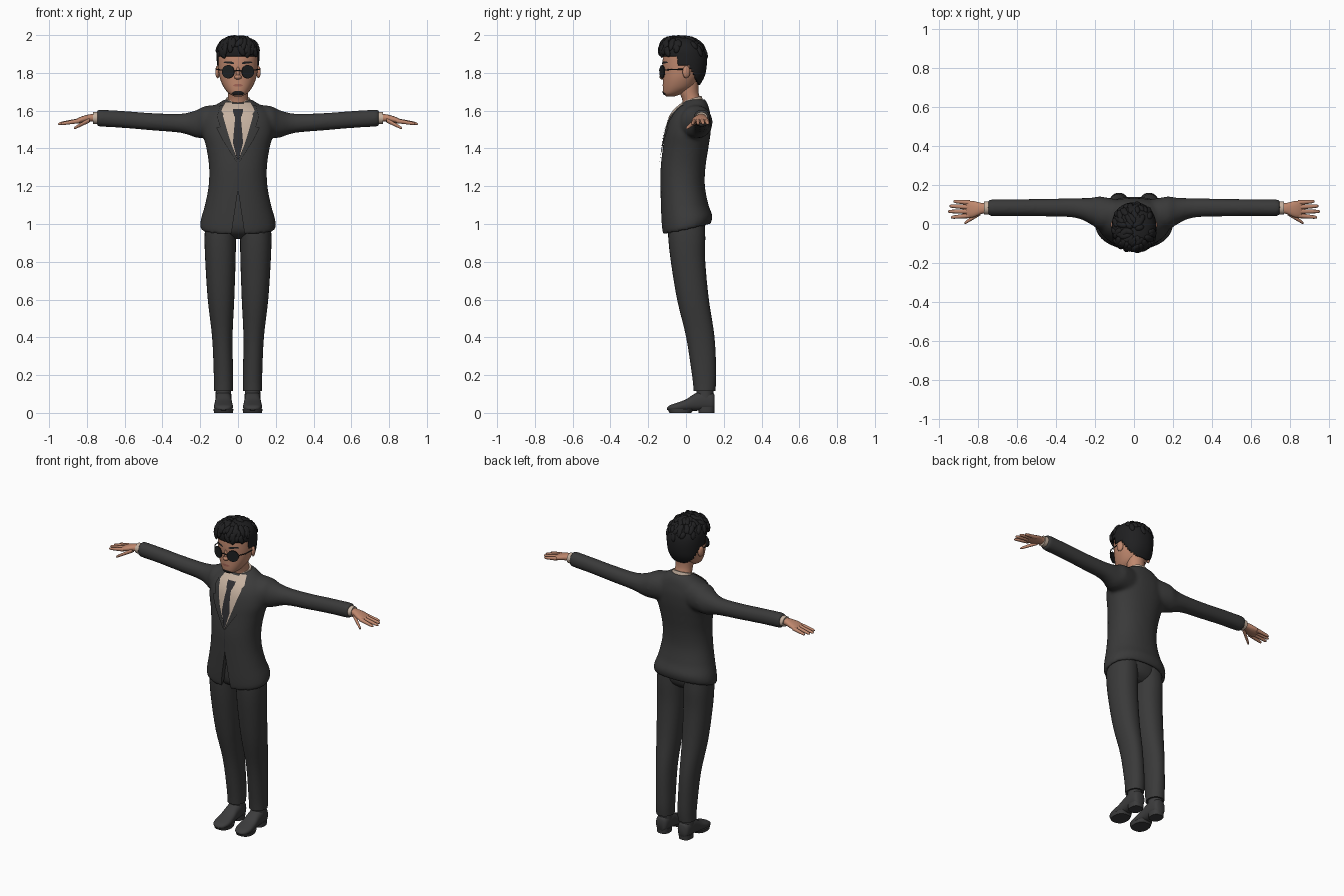
import bpy, bmesh, math, random
from mathutils import Vector, Matrix
from mathutils.bvhtree import BVHTree

random.seed(4)
if "Cube" in bpy.data.objects:
    bpy.data.objects.remove(bpy.data.objects["Cube"])


def material(name, r, g, b):
    m = bpy.data.materials.new(name)
    m.use_nodes = True
    m.diffuse_color = (r, g, b, 1)
    m.node_tree.nodes["Principled BSDF"].inputs["Base Color"].default_value = (r, g, b, 1)
    return m


SUIT = material("charcoal suit", .042, .042, .042)
SHIRT = material("cream shirt", .56, .44, .35)
TIE = material("dark tie", .028, .028, .032)
SKIN = material("warm skin", .52, .245, .155)
LIPS = material("lips", .36, .13, .095)
HAIR = material("black hair", .014, .014, .015)
LENS = material("dark glass", .012, .014, .015)
SHOE = material("shoe leather", .045, .045, .046)


def spline(rows, steps):
    """Smooth curve through rows of numbers."""
    out = []
    for i in range(len(rows) - 1):
        p = [rows[min(max(i + k, 0), len(rows) - 1)] for k in (-1, 0, 1, 2)]
        for j in range(steps):
            t = j / steps
            out.append([b + .5 * t * (c - a + t * (2*a - 5*b + 4*c - d + t * (3*(b - c) + d - a)))
                        for a, b, c, d in zip(*p)])
    return out + [list(rows[-1])]


def loft(bm, axis, rows, power=2, seg=32, steps=4):
    """Skin rings of (position, centre u, centre v, radius u, radius v)."""
    rings = []
    for a, u0, v0, ru, rv in spline(rows, steps):
        ring = []
        for k in range(seg):
            c, s = math.cos(2*math.pi*k/seg), math.sin(2*math.pi*k/seg)
            u = u0 + ru * math.copysign(abs(c)**(2/power), c)
            v = v0 + rv * math.copysign(abs(s)**(2/power), s)
            ring.append(bm.verts.new({"z": (u, v, a), "x": (a, u, v), "y": (u, a, v)}[axis]))
        rings.append(ring)
    for r, q in zip(rings, rings[1:]):
        for k in range(seg):
            bm.faces.new((r[k], r[(k+1) % seg], q[(k+1) % seg], q[k]))
    bm.faces.new(rings[0])
    bm.faces.new(rings[-1])


def body(rows):
    """Rings given as (height, half width, front, back)."""
    return [(z, 0, (a + b)/2, w, (b - a)/2) for z, w, a, b in rows]


def blob(bm, at, size, rot=Matrix()):
    bmesh.ops.create_icosphere(bm, subdivisions=2, radius=1,
                               matrix=Matrix.Translation(at) @ rot @ Matrix.Diagonal((*size, 1)))


def rod(bm, a, b, r):
    a, b = Vector(a), Vector(b)
    m = Matrix.Translation((a + b)/2) @ (b - a).to_track_quat("Z", "Y").to_matrix().to_4x4()
    bmesh.ops.create_cone(bm, cap_ends=True, segments=8, radius1=r, radius2=r, depth=(b - a).length, matrix=m)


def mirror_x(bm):
    new = bmesh.ops.duplicate(bm, geom=bm.verts[:] + bm.edges[:] + bm.faces[:])["geom"]
    bmesh.ops.scale(bm, vec=(-1, 1, 1), verts=[g for g in new if isinstance(g, bmesh.types.BMVert)])
    bmesh.ops.reverse_faces(bm, faces=[g for g in new if isinstance(g, bmesh.types.BMFace)])


def finish(bm, name, mat, mirror=False, closed=True, angle=50):
    if closed:
        bmesh.ops.recalc_face_normals(bm, faces=bm.faces[:])
    if mirror:
        mirror_x(bm)
    me = bpy.data.meshes.new(name)
    bm.to_mesh(me)
    bm.free()
    me.materials.append(mat)
    ob = bpy.data.objects.new(name, me)
    bpy.context.collection.objects.link(ob)
    smooth(ob, angle)
    return ob


def smooth(ob, angle=50):
    bpy.ops.object.select_all(action="DESELECT")
    ob.select_set(True)
    bpy.context.view_layer.objects.active = ob
    bpy.ops.object.shade_smooth_by_angle(angle=math.radians(angle))


def strip(name, mat, target, rows, off, mirror=False, cols=10):
    """Thin plate of (height, x from, x to) rows laid on the front of a part."""
    tree = BVHTree.FromObject(target, bpy.context.evaluated_depsgraph_get())
    bm, grid, y = bmesh.new(), [], 0
    for a, b in zip(rows, rows[1:]):
        for j in range(7):
            z, x0, x1 = [p + (q - p)*j/6 for p, q in zip(a, b)]
            line = []
            for k in range(cols + 1):
                x = x0 + (x1 - x0)*k/cols
                hit = tree.ray_cast(Vector((x, -1, z)), Vector((0, 1, 0)))[0]
                y = hit.y if hit else y
                line.append(bm.verts.new((x, y - off, z)))
            grid.append(line)
    for r, q in zip(grid, grid[1:]):
        for k in range(cols):
            f = bm.faces.new((r[k], r[k+1], q[k+1], q[k]))
            f.normal_update()
            if f.normal.y > 0:
                f.normal_flip()
    bmesh.ops.remove_doubles(bm, verts=bm.verts[:], dist=.0001)
    return finish(bm, name, mat, mirror, closed=False)


# Jacket: sleeves and torso fused, with a notch cut in the front hem
bm = bmesh.new()
loft(bm, "x", [(.06, .05, 1.545, .07, .09), (.17, .055, 1.54, .085, .085), (.22, .066, 1.53, .068, .073),
               (.3, .082, 1.533, .05, .051), (.45, .084, 1.541, .045, .046), (.6, .084, 1.553, .043, .045),
               (.72, .083, 1.56, .043, .045), (.748, .083, 1.561, .041, .043)], 2.1)
mirror_x(bm)
loft(bm, "z", body([(1.01, .165, -.1, .105), (.967, .186, -.115, .122), (.985, .2, -.125, .134), (1.03, .195, -.13, .139),
                    (1.1, .175, -.133, .119), (1.2, .156, -.135, .1), (1.3, .153, -.134, .103),
                    (1.4, .167, -.123, .118), (1.48, .187, -.111, .13), (1.55, .184, -.092, .133),
                    (1.6, .16, -.062, .125), (1.635, .11, -.025, .115), (1.66, .07, .005, .1)]), 2.2, 48)
for v in bm.verts:
    if v.co.z < 1.1:
        v.co.z += v.co.y * .22 * (1.1 - v.co.z) / .13
jacket = finish(bm, "jacket", SUIT)
bm = bmesh.new()
f = bm.faces.new([bm.verts.new((x, -.25, z)) for x, z in ((0, 1.18), (-.042, .9), (.042, .9))])
ext = bmesh.ops.extrude_face_region(bm, geom=[f])["geom"]
bmesh.ops.translate(bm, vec=(0, .155, 0), verts=[g for g in ext if isinstance(g, bmesh.types.BMVert)])
cutter = finish(bm, "notch_cutter", SUIT)
cutter.hide_render = True
mod = jacket.modifiers.new("fuse", "REMESH")
mod.mode, mod.voxel_size = "VOXEL", .01
mod = jacket.modifiers.new("soften", "SMOOTH")
mod.factor, mod.iterations = .5, 5
mod = jacket.modifiers.new("notch", "BOOLEAN")
mod.object, mod.operation = cutter, "DIFFERENCE"
baked = bpy.data.meshes.new_from_object(jacket.evaluated_get(bpy.context.evaluated_depsgraph_get()))
jacket.modifiers.clear()
jacket.data = baked
bpy.data.objects.remove(cutter)
smooth(jacket, 60)

# Shirt front, tie, lapels and the closing edge
strip("shirt_front", SHIRT, jacket, [(1.335, 0, 0), (1.45, -.046, .046), (1.57, -.08, .08), (1.635, -.07, .07)], .004)
strip("tie", TIE, jacket, [(1.34, -.004, .004), (1.43, -.027, .027), (1.565, -.015, .015), (1.572, -.02, .02),
                           (1.61, -.03, .03)], .008)
strip("lapels", SUIT, jacket, [(1.325, .0, .006), (1.45, .044, .085), (1.51, .062, .115), (1.515, .063, .095),
                               (1.57, .079, .11), (1.63, .07, .095)], .008, True)
strip("closing_edge", TIE, jacket, [(1.18, -.002, .002), (1.33, -.002, .002)], .002)
strip("collar_wings", SHIRT, jacket, [(1.555, .05, .06), (1.6, .026, .088), (1.645, .03, .068)], .0095, True)

# Shirt collar, tilted up at the back
bm = bmesh.new()
loft(bm, "z", [(1.59, 0, .035, .078, .07), (1.63, 0, .035, .07, .058), (1.665, 0, .034, .063, .048)])
for v in bm.verts:
    v.co.z += .3 * (v.co.y - .035)
finish(bm, "shirt_collar", SHIRT)

# Shirt cuffs
bm = bmesh.new()
loft(bm, "x", [(.72, .083, 1.561, .034, .034), (.768, .082, 1.561, .033, .031)])
finish(bm, "shirt_cuffs", SHIRT, True)

# Hands: palm, four fingers and a thumb
bm = bmesh.new()
loft(bm, "x", [(.73, .08, 1.56, .026, .022), (.775, .08, 1.562, .027, .02), (.82, .076, 1.554, .041, .018),
               (.85, .075, 1.546, .043, .014), (.862, .075, 1.543, .036, .008)], 2.3, 20)
for base, tip in (((.84, .109, 1.546), (.925, .116, 1.532)), ((.845, .086, 1.547), (.945, .092, 1.532)),
                  ((.845, .064, 1.547), (.952, .064, 1.53)), ((.84, .043, 1.546), (.938, .034, 1.53)),
                  ((.785, .058, 1.55), (.868, .004, 1.507))):
    a, b = Vector(base), Vector(tip)
    loft(bm, "x", [(*a.lerp(b, t), r, r) for t, r in ((0, .013), (.5, .0105), (.9, .008), (1, .003))], 2, 10, 3)
finish(bm, "hands", SKIN, True)

# Trousers: two legs and the seat
bm = bmesh.new()
loft(bm, "z", [(.115, .077, .098, .05, .057), (.2, .077, .096, .051, .064), (.4, .083, .076, .054, .075),
               (.6, .09, .037, .07, .084), (.8, .093, .011, .08, .091), (.93, .094, .004, .083, .098),
               (1.02, .09, .002, .08, .096)], 2.2)
mirror_x(bm)
loft(bm, "z", body([(.92, .08, -.03, .05), (.96, .15, -.09, .09), (1.05, .15, -.103, .1), (1.17, .13, -.1, .08)]), 2.2)
finish(bm, "trousers", SUIT)

# Shoes with soles and heels
bm = bmesh.new()
loft(bm, "y", [(.152, .077, .058, .024, .036), (.138, .077, .06, .038, .048), (.09, .077, .065, .043, .053),
               (.045, .077, .056, .044, .045), (0, .077, .041, .048, .031), (-.05, .077, .031, .05, .022),
               (-.085, .077, .026, .038, .015), (-.1, .077, .022, .016, .006)], 2.5, 24)
loft(bm, "z", [(.08, .077, .1, .042, .045), (.135, .077, .1, .04, .045)], 2, 20, 1)
finish(bm, "shoes", SHOE, True)
bm = bmesh.new()
loft(bm, "z", [(0, .077, -.03, .05, .058), (.02, .077, -.028, .053, .07)], 2.4, 24, 1)
loft(bm, "z", [(0, .077, .108, .038, .042), (.03, .077, .108, .04, .044)], 2.6, 24, 1)
finish(bm, "soles", SHOE, True)

# Head, neck, nose and ears
bm = bmesh.new()
loft(bm, "z", body([(1.676, .02, -.105, -.06), (1.69, .047, -.118, -.02), (1.72, .073, -.122, .035),
                    (1.76, .092, -.122, .065), (1.8, .102, -.122, .085), (1.85, .106, -.124, .097),
                    (1.9, .104, -.118, .095), (1.95, .08, -.09, .07), (1.975, .04, -.05, .03)]), 2.1, 48, 5)
loft(bm, "z", body([(1.56, .06, -.01, .1), (1.65, .054, -.018, .08), (1.7, .053, -.035, .066), (1.78, .06, -.05, .07)]))
blob(bm, (0, -.121, 1.778), (.02, .02, .014))
blob(bm, (0, -.118, 1.8), (.011, .016, .035))
for s in (-1, 1):
    blob(bm, (s*.108, .002, 1.805), (.011, .022, .034), Matrix.Rotation(s*.35, 4, "Z"))
head = finish(bm, "head", SKIN)

# Mouth, beard and brows
strip("lips", LIPS, head, [(1.727, -.014, .014), (1.734, -.028, .028), (1.741, -.012, .012)], .003)
strip("goatee", HAIR, head, [(1.682, -.022, .022), (1.692, -.036, .036), (1.703, -.018, .018)], .004)
strip("eyebrows", HAIR, head, [(1.847, .02, .028), (1.853, .02, .078), (1.86, .035, .07)], .004, True)

# Round dark glasses
bm = bmesh.new()
place = Matrix.Translation((.052, -.126, 1.806)) @ Matrix.Rotation(.36, 4, "Z") @ Matrix.Rotation(math.pi/2, 4, "X")
bmesh.ops.create_cone(bm, cap_ends=True, segments=28, radius1=.035, radius2=.035, depth=.006, matrix=place)
rod(bm, (.086, -.113, 1.815), (.108, -.08, 1.818), .003)
rod(bm, (.108, -.08, 1.818), (.114, .005, 1.82), .003)
rod(bm, (.018, -.139, 1.81), (-.001, -.141, 1.814), .003)
finish(bm, "glasses", LENS, True, angle=30)

# Hair: trimmed cap with swept locks on top


def hairline(y):
    if y < -.045:
        return 1.888
    return 1.835 if y < .02 else 1.835 - min(y - .02, .05) * 2


bm = bmesh.new()
loft(bm, "z", body([(1.73, .08, -.06, .07), (1.78, .102, -.1, .098), (1.83, .11, -.12, .109), (1.88, .113, -.128, .11),
                    (1.92, .111, -.133, .1), (1.955, .096, -.122, .078), (1.98, .065, -.1, .04),
                    (1.99, .03, -.07, .0)]), 2.15, 64, 6)
bm.normal_update()
bmesh.ops.recalc_face_normals(bm, faces=bm.faces[:])
cut = [f for f in bm.faces if f.calc_center_median().z < hairline(f.calc_center_median().y)]
bmesh.ops.delete(bm, geom=cut, context="FACES")
roots = [(f.calc_center_median(), f.normal.copy()) for f in bm.faces if f.calc_center_median().z > 1.9]
front = [r for r in roots if r[0].y < -.08]
for at, n in random.sample(roots, 60) + random.sample(front, 24):
    turn = n.to_track_quat("Z", "Y").to_matrix().to_4x4() @ Matrix.Rotation(random.uniform(-.6, .6), 4, "Z")
    lift = .006 if at.y < -.08 and at.z < 1.97 else -.002
    blob(bm, at + n*lift, (.016, random.uniform(.024, .034), .011), turn)
cap = finish(bm, "hair", HAIR, closed=False, angle=40)
mod = cap.modifiers.new("thickness", "SOLIDIFY")
mod.thickness, mod.offset = .006, -1
